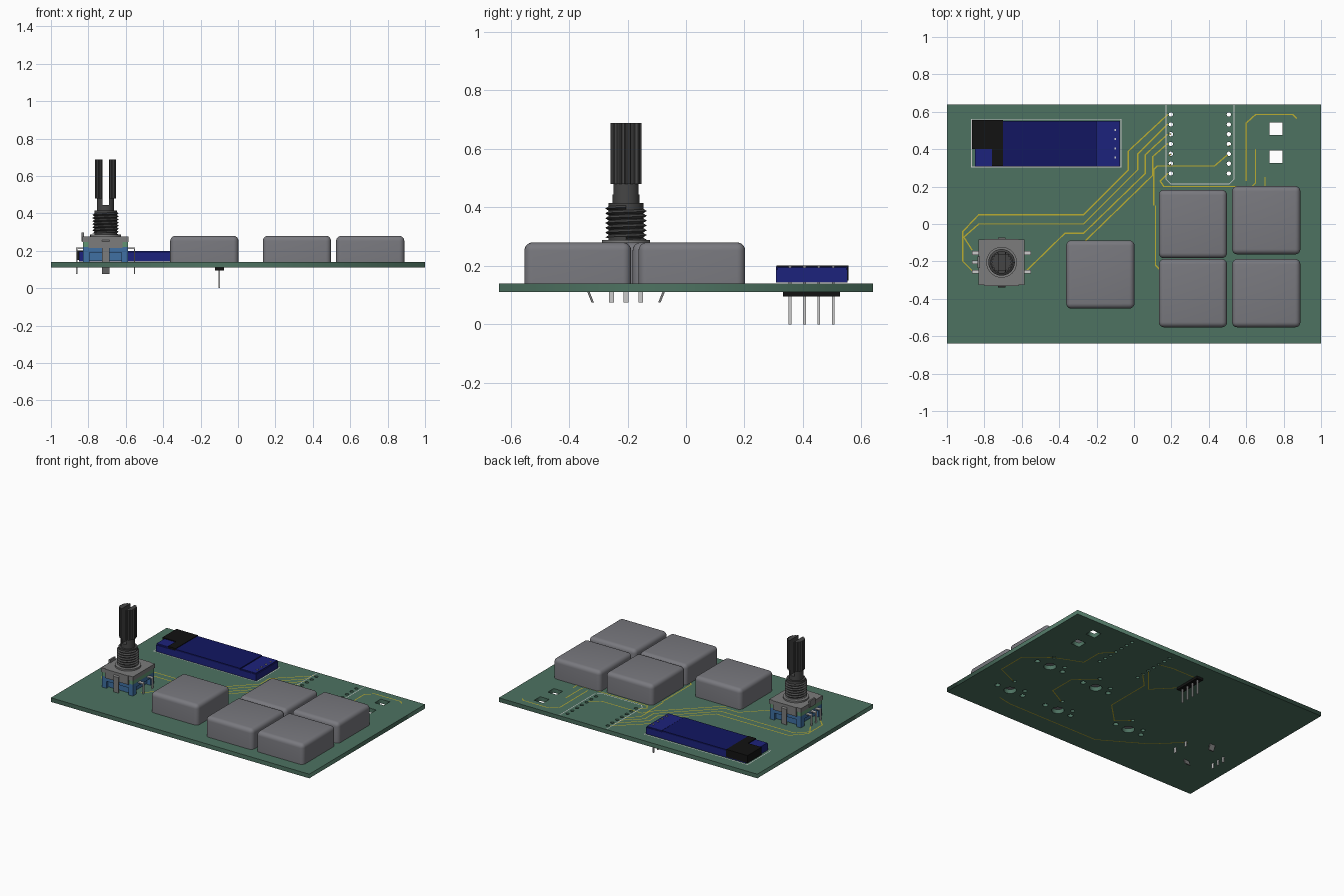
import bpy, bmesh
from math import sin, cos, pi, tau
from mathutils import Vector

if "Cube" in bpy.data.objects:
    bpy.data.objects.remove(bpy.data.objects["Cube"])

MATS = {}


def paint(ob, name, rgb):
    if name not in MATS:
        MATS[name] = bpy.data.materials.new(name)
        MATS[name].diffuse_color = (*rgb, 1)
    ob.data.materials.clear()
    ob.data.materials.append(MATS[name])


GREEN = ("board_green", (0.075, 0.17, 0.12))
COPPER = ("trace_yellow", (0.5, 0.42, 0.03))
WHITE = ("print_white", (0.75, 0.78, 0.75))
KEY = ("key_grey", (0.19, 0.19, 0.21))
BLUE = ("display_blue", (0.012, 0.016, 0.2))
SCREEN = ("screen_blue", (0.006, 0.008, 0.12))
BLACK = ("black", (0.006, 0.006, 0.006))
PLASTIC = ("encoder_blue", (0.05, 0.16, 0.36))
RESIN = ("encoder_green", (0.12, 0.3, 0.17))
METAL = ("housing_metal", (0.2, 0.2, 0.2))
DARK = ("shaft_dark", (0.06, 0.06, 0.06))
PIN = ("pin_metal", (0.55, 0.55, 0.53))


def finish(name, bm, mat, smooth=False):
    bmesh.ops.recalc_face_normals(bm, faces=bm.faces)
    me = bpy.data.meshes.new(name)
    bm.to_mesh(me)
    bm.free()
    ob = bpy.data.objects.new(name, me)
    bpy.context.collection.objects.link(ob)
    paint(ob, *mat)
    if smooth:
        bpy.context.view_layer.objects.active = ob
        bpy.ops.object.select_all(action='DESELECT')
        ob.select_set(True)
        bpy.ops.object.shade_smooth_by_angle(angle=0.6)
    return ob


def prism(name, pts, z0, z1, mat, smooth=False):
    bm = bmesh.new()
    f = bm.faces.new([bm.verts.new((x, y, z0)) for x, y in pts])
    r = bmesh.ops.extrude_face_region(bm, geom=[f], use_keep_orig=True)
    for v in r["geom"]:
        if isinstance(v, bmesh.types.BMVert):
            v.co.z = z1
    return finish(name, bm, mat, smooth)


def rect(x0, x1, y0, y1):
    return [(x0, y0), (x1, y0), (x1, y1), (x0, y1)]


def circle(x, y, r, n=16):
    return [(x + r * cos(tau * i / n), y + r * sin(tau * i / n)) for i in range(n)]


def box(name, x0, x1, y0, y1, z0, z1, mat):
    return prism(name, rect(x0, x1, y0, y1), z0, z1, mat)


def ribbon(name, pts, z, w, mat, closed=False):
    # flat mitred strip following a path
    p = [Vector(q) for q in pts]
    n = len(p)
    bm = bmesh.new()
    rows = []
    for i in range(n):
        a = p[i - 1] if i or closed else p[0] * 2 - p[1]
        b = p[(i + 1) % n] if i < n - 1 or closed else p[i] * 2 - p[i - 1]
        d0, d1 = (p[i] - a).normalized(), (b - p[i]).normalized()
        t = (d0 + d1).normalized()
        s = Vector((-t.y, t.x)) * w / 2 / max(0.4, t.dot(d0))
        rows.append([bm.verts.new((*(p[i] + s), z)), bm.verts.new((*(p[i] - s), z))])
    for i in range(n if closed else n - 1):
        r, q = rows[i], rows[(i + 1) % n]
        bm.faces.new((r[0], r[1], q[1], q[0]))
    ob = finish(name, bm, mat)
    if (ob.data.polygons[0].normal.z > 0) != (z > 0.12):
        ob.data.flip_normals()
    return ob


# circuit board: filled outline with all drill holes and lamp windows
keys = [(-0.18, -0.27), (0.315, 0), (0.707, 0.02), (0.315, -0.37), (0.707, -0.37)]
holes = [circle(x, 0.27 + 0.0525 * i, 0.012, 10) for x in (0.197, 0.507) for i in range(7)]
for kx, ky in keys:
    for dx, dy, r in [(0, 0, 0.04), (-0.103, 0, 0.0175), (0.103, 0, 0.0175),
                      (-0.077, 0.052, 0.014), (0.052, 0.103, 0.014)]:
        holes.append(circle(kx + dx, ky + dy, r))
for y in (0.51, 0.36):
    holes.append(rect(0.725, 0.795, y - 0.033, y + 0.033))
cu = bpy.data.curves.new("circuit_board", 'CURVE')
cu.dimensions, cu.fill_mode, cu.extrude = '2D', 'BOTH', 0.0145
for pts in [rect(-1, 1, -0.64, 0.64)] + holes:
    sp = cu.splines.new('POLY')
    sp.points.add(len(pts) - 1)
    for q, (x, y) in zip(sp.points, pts):
        q.co = (x, y, 0, 1)
    sp.use_cyclic_u = True
board = bpy.data.objects.new("circuit_board", cu)
board.location.z = 0.126
bpy.context.collection.objects.link(board)
bpy.context.view_layer.objects.active = board
board.select_set(True)
bpy.ops.object.convert(target='MESH')
paint(bpy.context.object, *GREEN)

# copper traces, top and underside
top = [
    [(.18, .585), (-.03, .39), (-.03, .29), (-.27, .05), (-.83, .05), (-.915, -.04), (-.915, -.2), (-.865, -.25)],
    [(.18, .535), (.02, .375), (.02, .29), (-.27, 0), (-.83, 0), (-.91, -.07), (-.865, -.14)],
    [(.18, .48), (.06, .37), (.06, .27), (-.27, -.05), (-.37, -.05), (-.575, -.25)],
    [(.18, .43), (.1, .36), (.1, .26), (-.26, -.09)],
    [(.105, .1), (.105, .29), (.125, .31), (.43, .31), (.5, .37)],
    [(.115, .1), (.115, -.22), (.14, -.245)],
    [(.18, .27), (.14, .23), (.16, .2), (.63, .2), (.65, .22), (.65, .4)],
    [(.6, .23), (.6, .54), (.65, .585), (.85, .585), (.87, .565)],
    [(.7, .19), (.7, .25)]]
under = [
    [(.197, .32), (.1, .22), (.1, -.1), (-.04, -.24), (-.12, -.17)],
    [(.507, .42), (.58, .35), (.58, .2), (.76, .125), (.92, .0), (.92, -.2), (.76, -.27)],
    [(.37, .1), (.5, -.02), (.5, -.2), (.37, -.27)],
    [(-.57, -.15), (-.4, -.32), (-.1, -.5), (.6, -.5), (.7, -.48)],
    [(-.1, .355), (.05, .2), (.197, .375)], [(-.1, .5), (.1, .5), (.197, .48)]]
for p in top:
    ribbon("top_trace", p, 0.1412, 0.007, COPPER)
for p in under:
    ribbon("underside_trace", p, 0.1108, 0.007, COPPER)

# printed outlines of the controller and display
ribbon("controller_outline", [(.17, .635), (.17, .24), (.195, .215), (.51, .215), (.535, .24), (.535, .635)],
       0.1414, 0.005, WHITE)
ribbon("display_outline", rect(-.868, -.07, .305, .56), 0.1414, 0.005, WHITE, True)

# keycaps: boxes with rounded corners and tops
for kx, ky in keys:
    bm = bmesh.new()
    bmesh.ops.create_cube(bm, size=1)
    bmesh.ops.scale(bm, vec=(0.365, 0.365, 0.14), verts=bm.verts)
    bmesh.ops.translate(bm, vec=(kx, ky, 0.2105), verts=bm.verts)
    up = [e for e in bm.edges if max(v.co.z for v in e.verts) > 0.25]
    bmesh.ops.bevel(bm, geom=up, offset=0.028, segments=5, profile=0.5, affect='EDGES')
    finish("keycap", bm, KEY, True)

# display module with screen, black end strip, pins and header
box("display_body", -.85, -.075, .308, .552, .143, .188, BLUE)
box("display_screen", -.70, -.20, .308, .552, .188, .198, SCREEN)
box("display_pin_end", -.195, -.08, .312, .548, .188, .195, BLUE)
box("display_end_patch", -.85, -.76, .315, .40, .188, .196, BLUE)
prism("display_end_strip", [(-.865, .40), (-.76, .40), (-.76, .31), (-.70, .31), (-.70, .555), (-.865, .555)],
      .15, .202, BLACK)
box("header", -.124, -.076, .332, .526, .095, .112, BLACK)
for i in range(4):
    y = .355 + .0495 * i
    box("display_pin", -.105, -.095, y - .005, y + .005, 0, .2, PIN)

# rotary encoder body
EX, EY = -.708, -.205


def ebox(name, x0, x1, y0, y1, z0, z1, mat):
    return box(name, EX + x0, EX + x1, EY + y0, EY + y1, z0, z1, mat)


ebox("encoder_core", -.09, .09, -.1, .1, .145, .22, PLASTIC)
ebox("encoder_base", -.12, .12, -.118, .118, .19, .22, PLASTIC)
ebox("encoder_middle", -.12, .12, -.118, .118, .22, .248, RESIN)
ebox("encoder_cover", -.123, .123, -.121, .121, .248, .277, METAL)
ebox("locating_tab", -.128, -.116, -.03, .03, .25, .297, METAL)
for s in (-1, 1):
    for t in (-1, 1):
        ebox("encoder_foot", *sorted((s * .12, s * .085)), *sorted((t * .118, t * .08)), .14, .19, PLASTIC)
    ebox("cover_flap", -.09, .09, *sorted((s * .118, s * .126)), .215, .277, METAL)
    # mounting tab bent inward below the board
    bm = bmesh.new()
    rows = []
    for y, z in [(.124, .26), (.134, .25), (.134, .115), (.118, .075)]:
        rows.append([bm.verts.new((EX + x, EY + s * (y + d), z)) for x, d in
                     [(-.02, 0), (.02, 0), (.02, -.008), (-.02, -.008)]])
    for a, b in zip(rows, rows[1:]):
        for k in range(4):
            bm.faces.new((a[k], a[k - 1], b[k - 1], b[k]))
    bm.faces.new(rows[0])
    bm.faces.new(rows[-1])
    finish("mounting_tab", bm, METAL)
for s, ys in ((-1, (-.05, 0, .05)), (1, (-.05, .05))):
    for y in ys:
        ebox("terminal_arm", *sorted((s * .11, s * .157)), y - .01, y + .01, .21, .217, PIN)
        ebox("terminal_pin", *sorted((s * .151, s * .157)), y - .008, y + .008, .075, .215, PIN)

# threaded bushing: two helical strands, crest and root, joined by quads
prism("bushing_flange", circle(EX, EY, .082, 40), .277, .288, METAL, True)
prism("bushing_core", circle(EX, EY, .06, 32), .28, .415, DARK, True)
N, PITCH, TURNS = 32, .0165, 7
bm = bmesh.new()


def strand(r, z):
    return [bm.verts.new((EX + r * cos(tau * k / N), EY + r * sin(tau * k / N), z + PITCH * k / N))
            for k in range(N * TURNS + 1)]


crest, root = strand(.071, .285), strand(.058, .285 + PITCH / 2)
for k in range(N * TURNS):
    bm.faces.new((crest[k], crest[k + 1], root[k + 1], root[k]))
    if k + 1 + N < len(crest):
        bm.faces.new((root[k], root[k + 1], crest[k + 1 + N], crest[k + N]))
finish("bushing_thread", bm, DARK)

# knurled split shaft, slot cut by boolean
neck = prism("shaft_neck", circle(EX, EY, .046, 32), .4, .481, DARK, True)
teeth = [(EX + r * cos(a), EY + r * sin(a)) for i in range(18)
         for r, o in ((.048, 0), (.056, .3), (.056, .7)) for a in [tau * (i + o) / 18]]
knurl = prism("shaft_knurl", teeth, .48, .688, DARK)
slot = ebox("slot_cutter", -.017, .017, -.1, .1, .445, .8, DARK)
slot.hide_render = True
for ob in (neck, knurl):
    m = ob.modifiers.new("slot", 'BOOLEAN')
    m.object, m.operation, m.solver = slot, 'DIFFERENCE', 'EXACT'
    bpy.context.view_layer.objects.active = ob
    bpy.ops.object.modifier_apply(modifier=m.name)
bpy.data.objects.remove(slot)

for m in bpy.data.materials:
    if m.users and not m.is_grease_pencil:
        m.use_nodes = True
        m.node_tree.nodes["Principled BSDF"].inputs["Base Color"].default_value = m.diffuse_color
